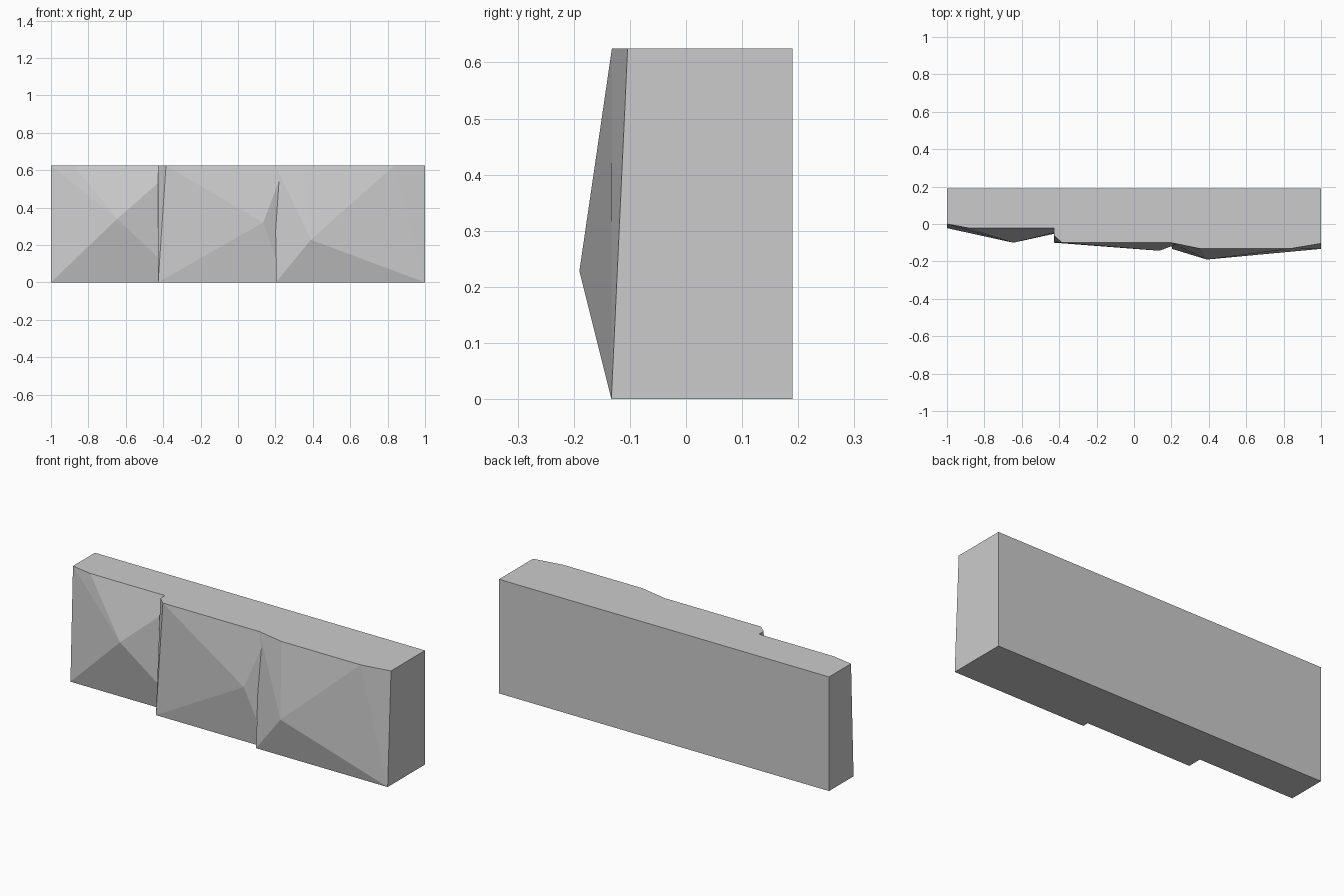
import bpy
import bmesh

HEIGHT, BACK = 0.625, 0.19

cube = bpy.data.objects.get("Cube")
if cube:
    bpy.data.objects.remove(cube, do_unlink=True)

stone = bpy.data.materials.new("grey_stone")
stone.use_nodes = True
grey = (0.6, 0.6, 0.6, 1)
stone.diffuse_color = grey
stone.node_tree.nodes["Principled BSDF"].inputs["Base Color"].default_value = grey


def stone_block(name, top, bottom, peak):
    """Flat-backed block whose faceted front rises to one peak."""
    bm = bmesh.new()
    for outline, z in ((top, HEIGHT), (bottom, 0)):
        for x, y in outline:
            bm.verts.new((x, y, z))
        for x in (outline[0][0], outline[-1][0]):
            bm.verts.new((x, BACK, z))
    bm.verts.new(peak)
    hull = bmesh.ops.convex_hull(bm, input=bm.verts[:])
    unused = {v for v in hull["geom_interior"] + hull["geom_unused"]
              if isinstance(v, bmesh.types.BMVert)}
    bmesh.ops.delete(bm, geom=list(unused), context='VERTS')
    # Merge the flat back, top, base and sides into single faces
    bmesh.ops.dissolve_limit(bm, angle_limit=0.002, verts=bm.verts[:], edges=bm.edges[:])
    bmesh.ops.recalc_face_normals(bm, faces=bm.faces[:])
    mesh = bpy.data.meshes.new(name)
    bm.to_mesh(mesh)
    bm.free()
    mesh.materials.append(stone)
    obj = bpy.data.objects.new(name, mesh)
    bpy.context.collection.objects.link(obj)


# Recessed block, running in behind the middle one
stone_block("right_stone",
            top=[(-1, 0), (-0.88, -0.022), (-0.32, -0.022)],
            bottom=[(-1, -0.022), (-0.29, -0.022)],
            peak=(-0.645, -0.1, 0.34))

# Middle block with a narrow chamfer on its exposed corner
stone_block("middle_stone",
            top=[(-0.427, -0.062), (-0.385, -0.1), (0.25, -0.1)],
            bottom=[(-0.427, -0.1), (0.25, -0.1)],
            peak=(0.135, -0.143, 0.32))

# Most prominent block
stone_block("left_stone",
            top=[(0.2, -0.1), (0.355, -0.132), (0.835, -0.132), (1, -0.104)],
            bottom=[(0.203, -0.133), (1, -0.133)],
            peak=(0.39, -0.19, 0.228))
